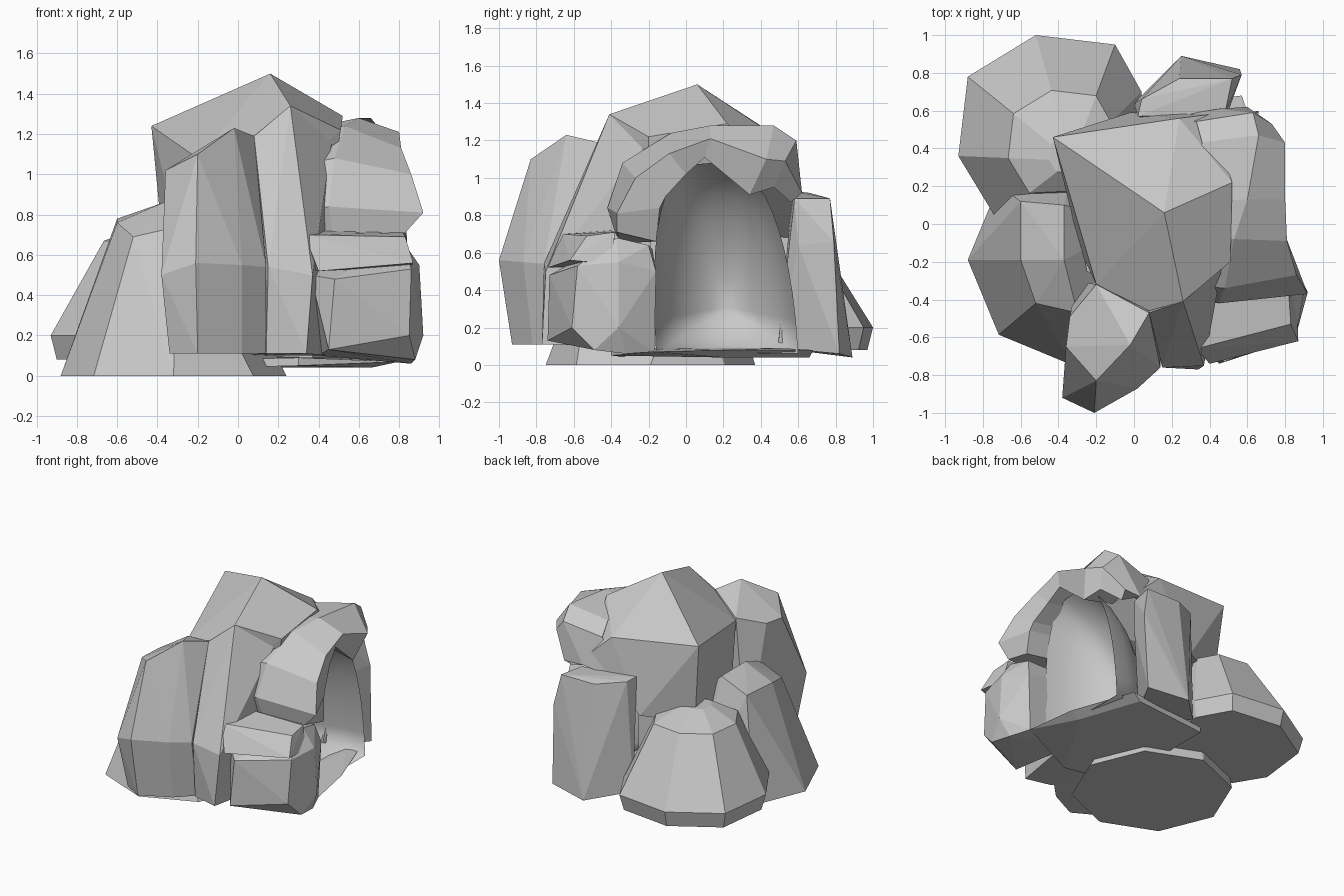
import bpy
import bmesh
from math import sin, cos, pi

default_cube = bpy.data.objects.get("Cube")
if default_cube:
    bpy.data.objects.remove(default_cube, do_unlink=True)

# One plain stone colour for every part
stone = bpy.data.materials.new("stone_grey")
stone.use_nodes = True
stone_colour = (0.58, 0.58, 0.58, 1)
stone.diffuse_color = stone_colour
stone.node_tree.nodes["Principled BSDF"].inputs["Base Color"].default_value = stone_colour


def finish(mesh_builder, name, smooth=False):
    """Turn a bmesh into a named stone object."""
    mesh = bpy.data.meshes.new(name)
    for face in mesh_builder.faces:
        face.smooth = smooth
    mesh_builder.to_mesh(mesh)
    mesh_builder.free()
    mesh.materials.append(stone)
    part = bpy.data.objects.new(name, mesh)
    bpy.context.scene.collection.objects.link(part)
    return part


def boulder(name, points):
    """Chiselled convex rock wrapped around a few corner points."""
    builder = bmesh.new()
    for point in points:
        builder.verts.new(point)
    result = bmesh.ops.convex_hull(builder, input=builder.verts[:])
    loose = {item for item in result["geom_interior"] + result["geom_unused"]
             if isinstance(item, bmesh.types.BMVert)}
    bmesh.ops.delete(builder, geom=list(loose), context="VERTS")
    bmesh.ops.dissolve_limit(builder, angle_limit=0.06,
                             verts=builder.verts[:], edges=builder.edges[:])
    bmesh.ops.recalc_face_normals(builder, faces=builder.faces[:])
    finish(builder, name)


def bridge_rows(builder, rows, closed=False):
    """Join consecutive rows of points with quads."""
    grid = [[builder.verts.new(point) for point in row] for row in rows]
    following = grid[1:] + (grid[:1] if closed else [])
    for row, after in zip(grid, following):
        for j in range(len(row) - 1):
            builder.faces.new((row[j], row[j + 1], after[j + 1], after[j]))


def scaled_ring(outline, centre, scale, height):
    """Copy of a plan outline, shrunk about its centre at a given height."""
    return [(centre[0] + (x - centre[0]) * scale,
             centre[1] + (y - centre[1]) * scale, height) for x, y in outline]


# Peaked crown forming the roof and the rear wall
boulder("crown_rock", [
    (-.43, .46, 1.24), (.16, .06, 1.5), (.26, -.41, 1.34), (.24, .56, 1.17),
    (.52, .22, 1.29), (.51, -.2, 1.22), (-.2, -.32, 1.08), (.08, -.46, 1.19),
    (-.37, .42, .62), (-.28, -.15, .65), (.4, .58, 1.02), (.48, -.2, 1.04),
    (-.02, .59, .65), (.2, -.43, .95)])

# Solid core behind the hollow
core_plan = [(-.36, .42), (-.25, -.25), (.02, -.35), (.02, .55)]
boulder("core_rock", [(x, y, z) for x, y in core_plan for z in (.08, .75)])

# Tall faceted front rock
boulder("front_rock", [
    (-.2, -.32, 1.1), (.08, -.47, 1.19), (-.02, -.64, 1.23), (-.2, -.83, 1.1),
    (-.36, -.65, 1.02), (-.34, -.49, 1.03), (-.38, -.92, .5), (-.21, -1, .56),
    (.02, -.87, .55), (.14, -.76, .54), (-.34, -.85, .11), (-.2, -.93, .11),
    (.02, -.82, .11), (.14, -.7, .11), (-.3, -.3, .11), (.1, -.3, .11)])

# Buttress between the front rock and the opening
boulder("front_buttress", [
    (.08, -.47, 1.19), (.26, -.41, 1.34), (.3, -.56, .85), (.37, -.75, .5),
    (.34, -.77, .11), (.15, -.76, .54), (.14, -.72, .11), (.47, -.2, 1.2),
    (.45, -.18, .1), (.0, -.2, .1)])

# Octagonal footed rock on the right side
foot = [(-.32 + .56 * cos(i * pi / 4), -.19 + .56 * sin(i * pi / 4), 0)
        for i in range(8)]
boulder("side_rock", foot + [
    (-.6, .12, .78), (-.6, -.19, .76), (-.52, -.42, .69), (-.3, -.47, .74),
    (-.37, -.19, .86), (-.37, .1, .86), (.0, .0, .5)])

# Stepped dome at the back, leaning towards the middle
dome_outline = [(-.88, .78), (-.52, 1), (-.1, .95), (.04, .7),
                (.04, .3), (-.3, .05), (-.73, .03), (-.93, .36)]
dome_centre = (-.33, .335)
dome_points = scaled_ring(dome_outline, (-.42, .5), .94, .08)
for scale, height in ((1, .2), (.73, .5), (.56, .67), (.2, .75)):
    dome_points += scaled_ring(dome_outline, dome_centre, scale, height)
boulder("back_dome", dome_points)

# Rear pillar of the opening, wedged against the rear wall
boulder("rear_pillar", [
    (.24, .77, .89), (.52, .77, .89), (.48, .58, .89), (.02, .57, .93),
    (.04, .66, .92), (.57, .79, .66), (.5, .6, .64), (.25, .89, .04),
    (.56, .82, .06), (.37, .49, .09), (.05, .58, .1), (.0, .64, .08)])

# Front pillar of the opening
boulder("front_pillar", [
    (.86, -.58, .53), (.85, -.61, .2), (.88, -.49, .08), (.92, -.36, .2),
    (.9, -.36, .55), (.81, -.37, .68), (.79, -.2, .64), (.82, -.16, .5),
    (.8, -.17, .07), (.86, -.32, .06), (.48, -.73, .48), (.45, -.74, .13),
    (.36, -.6, .5), (.4, -.18, .62), (.4, -.18, .1)])

# Ledge resting on the front pillar
boulder("pillar_ledge", [
    (.33, -.66, .7), (.83, -.53, .69), (.87, -.62, .56), (.4, -.74, .52),
    (.86, -.4, .54), (.82, -.38, .71), (.35, -.4, .72), (.35, -.4, .52)])

# Overhanging arch: buried root, crest, outer lip, inner lip, hidden inner row
crest = [
    (.47, -.38, .71), (.45, -.42, .84), (.48, -.34, 1.08), (.53, -.08, 1.24),
    (.6, .13, 1.28), (.66, .47, 1.28), (.63, .59, 1.2), (.45, .61, .92)]
outer_lip = [
    (.83, -.37, .71), (.92, -.37, .81), (.86, -.27, 1), (.81, -.09, 1.13),
    (.8, .13, 1.21), (.8, .43, 1.1), (.73, .53, 1.09), (.6, .62, .92)]
inner_lip = [
    (.84, -.16, .66), (.83, -.14, .84), (.82, -.11, .9), (.78, .0, 1.02),
    (.76, .1, 1.11), (.74, .34, .91), (.7, .47, .95), (.58, .56, .87)]
root = [(x - .3, y * .92, z - .06) for x, y, z in crest]
inner_row = [(.48, y, z + .06) for x, y, z in inner_lip]
arch = bmesh.new()
bridge_rows(arch, [root, crest, outer_lip, inner_lip, inner_row], closed=True)
bmesh.ops.holes_fill(arch, edges=arch.edges[:], sides=5)
bmesh.ops.recalc_face_normals(arch, faces=arch.faces[:])
finish(arch, "overhanging_arch")

# Smooth flared hollow that narrows towards its back wall
steps = 24
hollow_rows = []
for depth, scale in ((.66, 1), (.52, .92), (.39, .78), (.29, .6),
                     (.21, .4), (.16, .2), (.14, 0)):
    row = []
    for j in range(steps + 1):
        angle = pi * j / steps
        side, rise = cos(angle), max(sin(angle), 0)
        spread = abs(side) ** .7 * (1 if side > 0 else -1)
        row.append((depth, .22 + scale * (.38 * spread - .08 * rise),
                    .06 + .25 * (1 - scale) + 1.02 * scale * rise ** .85))
    hollow_rows.append(row)
hollow = bmesh.new()
bridge_rows(hollow, hollow_rows)
# Ramp closing the underside of the hollow
hollow.verts.ensure_lookup_table()
ends = [(hollow.verts[k * (steps + 1)], hollow.verts[k * (steps + 1) + steps])
        for k in range(len(hollow_rows))]
for (left, right), (next_left, next_right) in zip(ends, ends[1:]):
    hollow.faces.new((right, left, next_left, next_right))
bmesh.ops.remove_doubles(hollow, verts=hollow.verts[:], dist=.001)
finish(hollow, "hollow_lining", smooth=True)

# Thin floor under the opening, undercut at its outer edge
boulder("floor_slab", [
    (.8, -.17, .07), (.74, .2, .08), (.57, .68, .08), (.56, .5, .09),
    (.66, .2, .04), (.5, .66, .04), (.3, -.4, .05), (.3, -.4, .09),
    (-.1, .6, .04), (-.1, .6, .08), (-.1, -.3, .04), (-.1, -.3, .08)])
